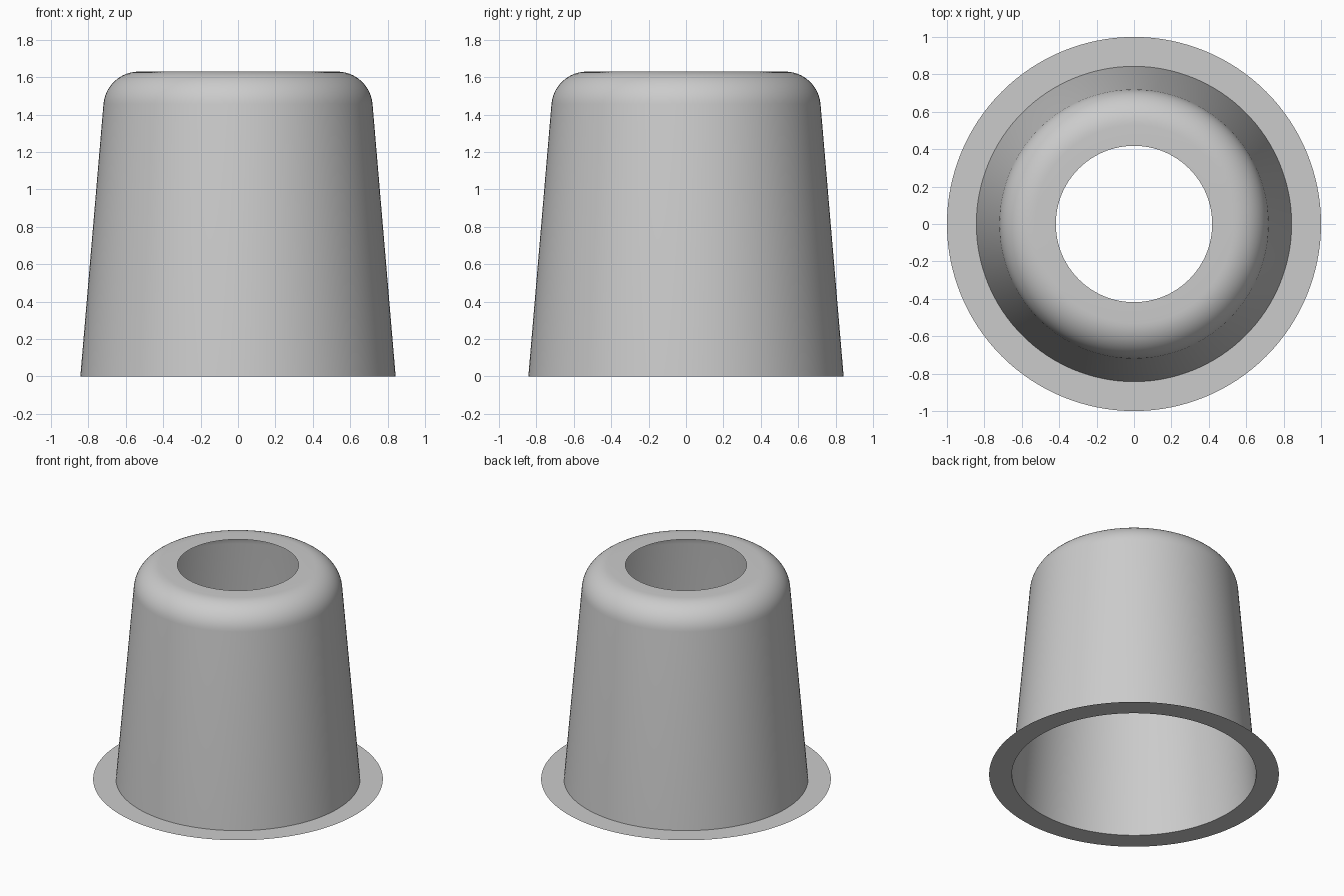
import bpy, bmesh, math

cube = bpy.data.objects.get("Cube")
if cube:
    bpy.data.objects.remove(cube, do_unlink=True)

SIDES = 128
HEIGHT = 1.63

# Single grey finish
grey = bpy.data.materials.new("satin_grey")
grey.use_nodes = True
colour = (0.6, 0.6, 0.6, 1)
grey.diffuse_color = colour
grey.node_tree.nodes["Principled BSDF"].inputs["Base Color"].default_value = colour


def rounded_shoulder(centre, radius, start, steps):
    """Points of the fillet from the tapered wall up to the flat top."""
    for i in range(steps + 1):
        a = start + (math.pi / 2 - start) * i / steps
        yield (centre + radius * math.cos(a), HEIGHT - radius + radius * math.sin(a))


def lathe(name, profile):
    """Spin an open (radius, height) profile into a thin shell."""
    bm = bmesh.new()
    rings = []
    for r, z in profile:
        ring = []
        for i in range(SIDES):
            a = math.tau * i / SIDES
            ring.append(bm.verts.new((r * math.cos(a), r * math.sin(a), z)))
        rings.append(ring)
    for low, high in zip(rings, rings[1:]):
        for i in range(SIDES):
            j = (i + 1) % SIDES
            bm.faces.new((low[i], low[j], high[j], high[i]))
    mesh = bpy.data.meshes.new(name)
    bm.to_mesh(mesh)
    bm.free()
    mesh.materials.append(grey)
    obj = bpy.data.objects.new(name, mesh)
    bpy.context.collection.objects.link(obj)
    bpy.ops.object.select_all(action="DESELECT")
    obj.select_set(True)
    bpy.context.view_layer.objects.active = obj
    bpy.ops.object.shade_smooth_by_angle(angle=math.radians(30))
    return obj


# Flat rim, tapered wall, rounded shoulder and open flat top
shoulder = list(rounded_shoulder(0.53, 0.19, math.radians(5), 12))
lathe("flanged_cup_shell", [(1, 0), (0.843, 0), *shoulder, (0.418, HEIGHT)])
